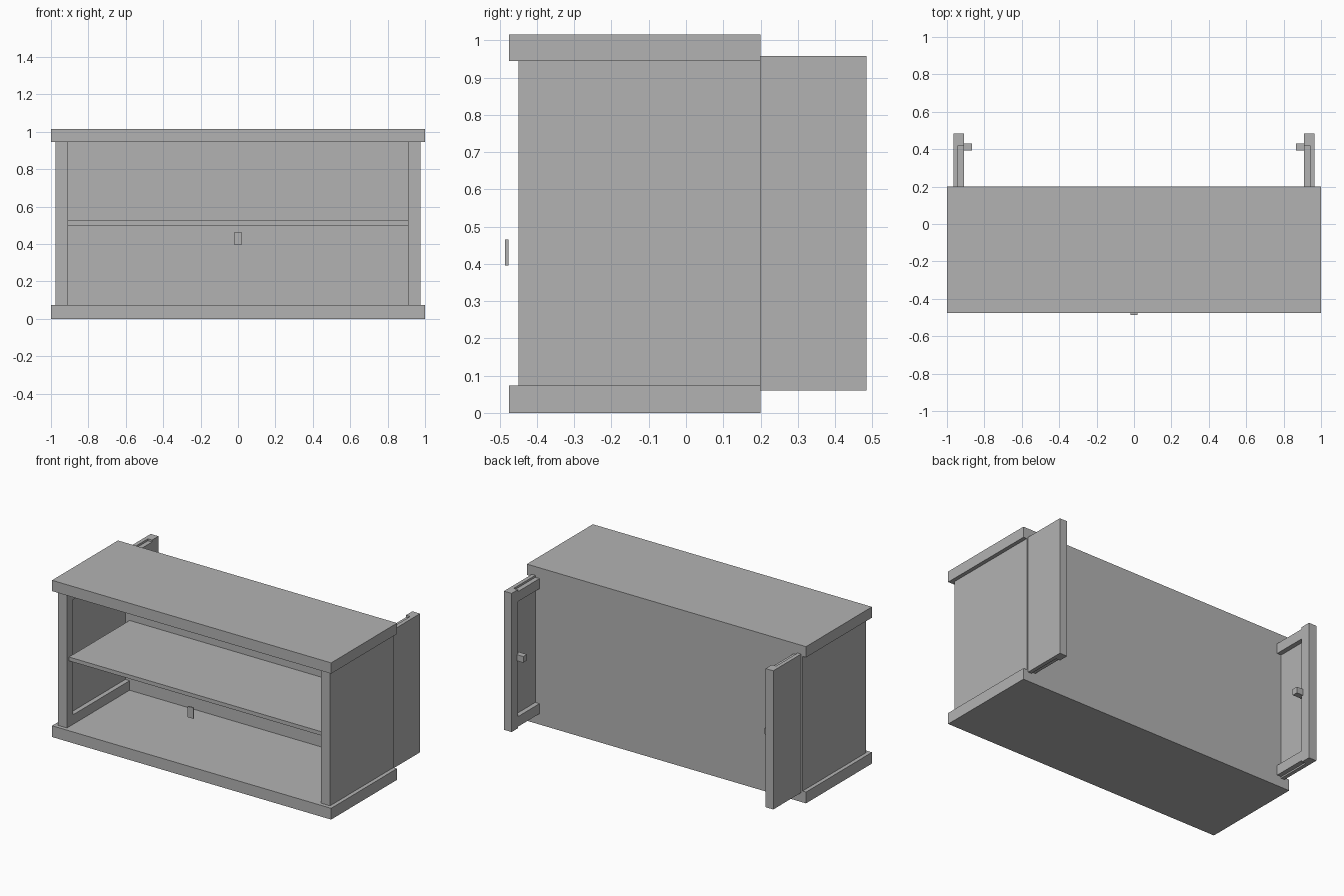
import bpy
from mathutils import Vector

old = bpy.data.objects.get("Cube")
if old:
    bpy.data.objects.remove(old, do_unlink=True)

grey = bpy.data.materials.new("plain_grey")
grey.use_nodes = True
grey.diffuse_color = (0.45, 0.45, 0.45, 1)
grey.node_tree.nodes["Principled BSDF"].inputs["Base Color"].default_value = (0.45, 0.45, 0.45, 1)


def box(name, x, y, z):
    """Box spanning the given (low, high) range on each axis."""
    spans = [sorted(r) for r in (x, y, z)]
    bpy.ops.mesh.primitive_cube_add(size=1)
    ob = bpy.context.object
    ob.name = name
    centre = Vector([(a + b) / 2 for a, b in spans])
    size = Vector([b - a for a, b in spans])
    for v in ob.data.vertices:
        v.co = v.co * size + centre
    ob.data.materials.append(grey)
    return ob


# Carcass: overhanging slabs, back and shelf
box("base_slab", (-1, 1), (-0.475, 0.2), (0, 0.073))
box("top_slab", (-1, 1), (-0.475, 0.2), (0.945, 1.015))
box("back_panel", (-0.975, 0.975), (0.19, 0.2), (0.073, 0.945))
box("shelf", (-0.91, 0.91), (-0.43, 0.19), (0.5, 0.525))

# Loose front handle
box("front_handle", (-0.02, 0.02), (-0.486, -0.477), (0.395, 0.465))

# Thin side walls with framed doors slid in beside them, sticking out at the back
for side, s in (("left", 1), ("right", -1)):
    inner, mid, outer = s * 0.91, s * 0.94, s * 0.965
    box(side + "_side_wall", (outer, s * 0.975), (-0.45, 0.2), (0.073, 0.945))
    box(side + "_door_panel", (mid, outer), (-0.39, 0.42), (0.06, 0.958))
    for end, y in (("front", (-0.45, -0.39)), ("back", (0.42, 0.485))):
        box(f"{side}_door_{end}_stile", (inner, outer), y, (0.06, 0.958))
    for end, z in (("lower", (0.07, 0.135)), ("upper", (0.88, 0.945))):
        box(f"{side}_door_{end}_rail", (inner, mid), (-0.39, 0.42), z)
    # Knob on the recessed face
    box(side + "_door_knob", (s * 0.865, mid), (0.393, 0.43), (0.5, 0.54))
